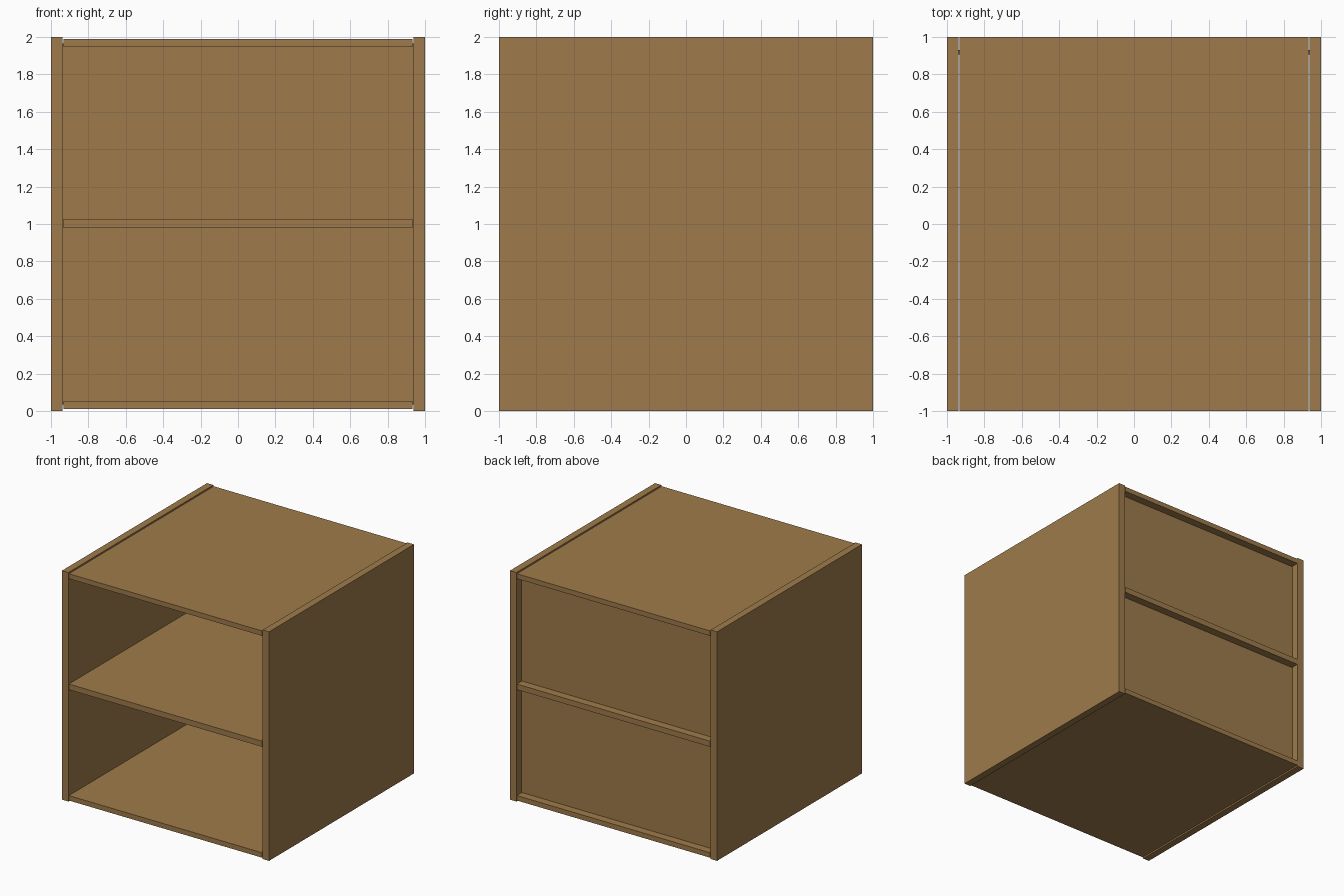
import bpy

if "Cube" in bpy.data.objects:
    bpy.data.objects.remove(bpy.data.objects["Cube"])

# Single wood colour
wood = bpy.data.materials.new("wood_brown")
wood.diffuse_color = (0.342, 0.198, 0.069, 1.0)
wood.use_nodes = True
wood.node_tree.nodes["Principled BSDF"].inputs["Base Color"].default_value = wood.diffuse_color


def board(name, lo, hi):
    """Flat board between two opposite corners."""
    centre = [(a + b) / 2 for a, b in zip(lo, hi)]
    bpy.ops.mesh.primitive_cube_add(size=1, location=centre)
    ob = bpy.context.object
    ob.name = name
    ob.scale = [b - a for a, b in zip(lo, hi)]
    bpy.ops.object.transform_apply(location=False, rotation=False, scale=True)
    ob.data.materials.append(wood)
    return ob


# Side panels, full height and depth
INNER = 0.938
board("left_side", (-1, -1, 0), (-INNER, 1, 2))
board("right_side", (INNER, -1, 0), (1, 1, 2))

# Horizontal boards, with a hairline gap to the sides
for name, z0, z1 in (("bottom_board", 0.01, 0.053),
                     ("middle_shelf", 0.978, 1.027),
                     ("top_board", 1.947, 1.99)):
    board(name, (-0.934, -1, z0), (0.934, 1, z1))

# Recessed back panel, let into the top and bottom boards
board("back_panel", (-INNER, 0.905, 0.035), (INNER, 0.93, 1.965))
